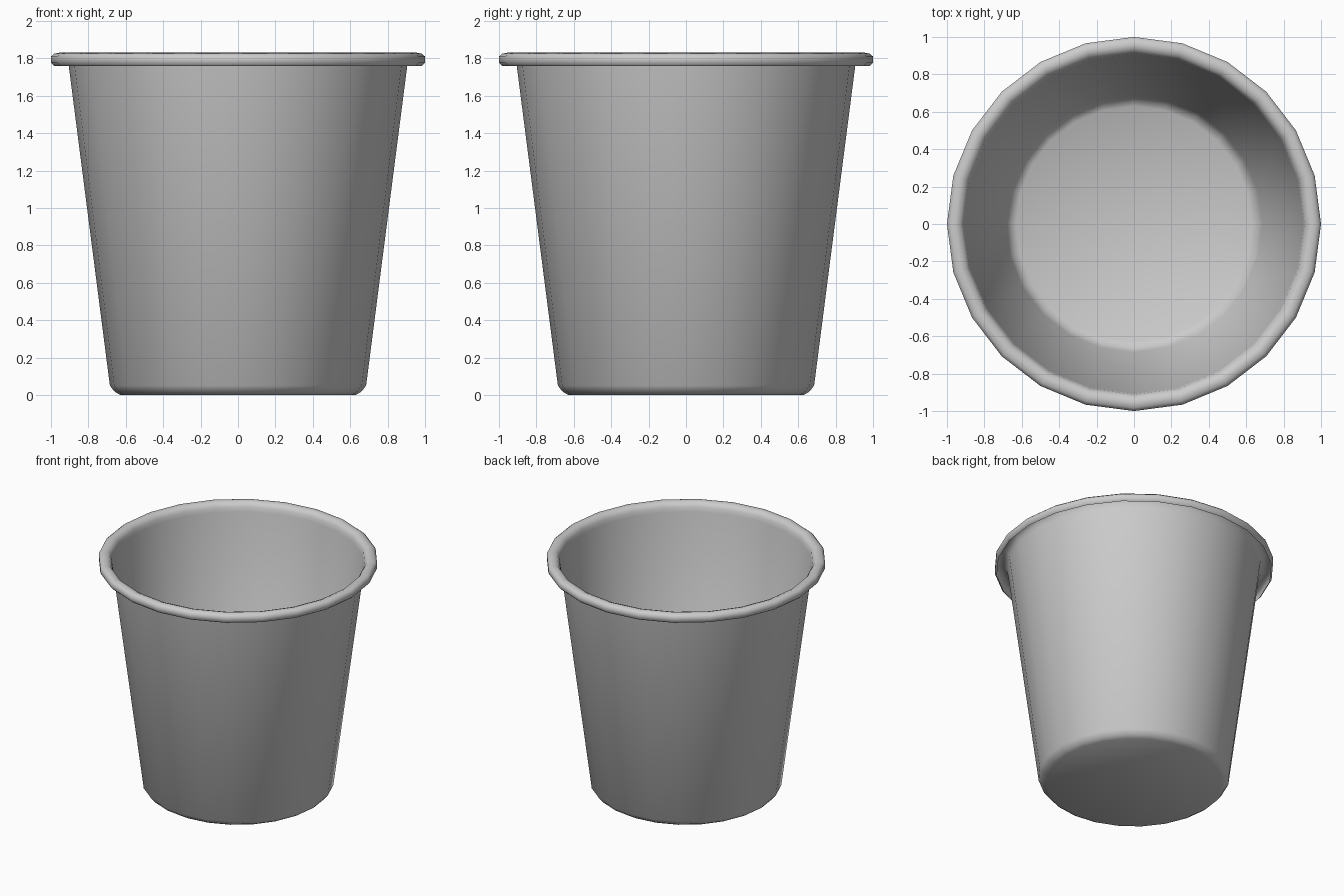
import bpy, bmesh
from math import cos, sin, pi

if "Cube" in bpy.data.objects:
    bpy.data.objects.remove(bpy.data.objects["Cube"])

SIDES = 24

# Single-sheet profile (radius, height): floor edge, tapered wall, outward rolled lip
PROFILE = [
    (0.63, 0.0), (0.66, 0.018), (0.685, 0.05),
    (0.905, 1.76), (0.912, 1.795), (0.928, 1.82), (0.955, 1.83),
    (0.982, 1.825), (1.0, 1.81), (1.0, 1.775), (0.985, 1.76),
]

bm = bmesh.new()
rings = [[bm.verts.new((r * cos(2 * pi * i / SIDES), r * sin(2 * pi * i / SIDES), z))
          for i in range(SIDES)] for r, z in PROFILE]

# Wall and rolled lip
for low, high in zip(rings, rings[1:]):
    for i in range(SIDES):
        j = (i + 1) % SIDES
        bm.faces.new((low[i], low[j], high[j], high[i]))

# Floor
bm.faces.new(rings[0][::-1])

for face in bm.faces:
    face.smooth = True

mesh = bpy.data.meshes.new("bucket")
bm.to_mesh(mesh)
bm.free()
bucket = bpy.data.objects.new("bucket", mesh)
bpy.context.collection.objects.link(bucket)
